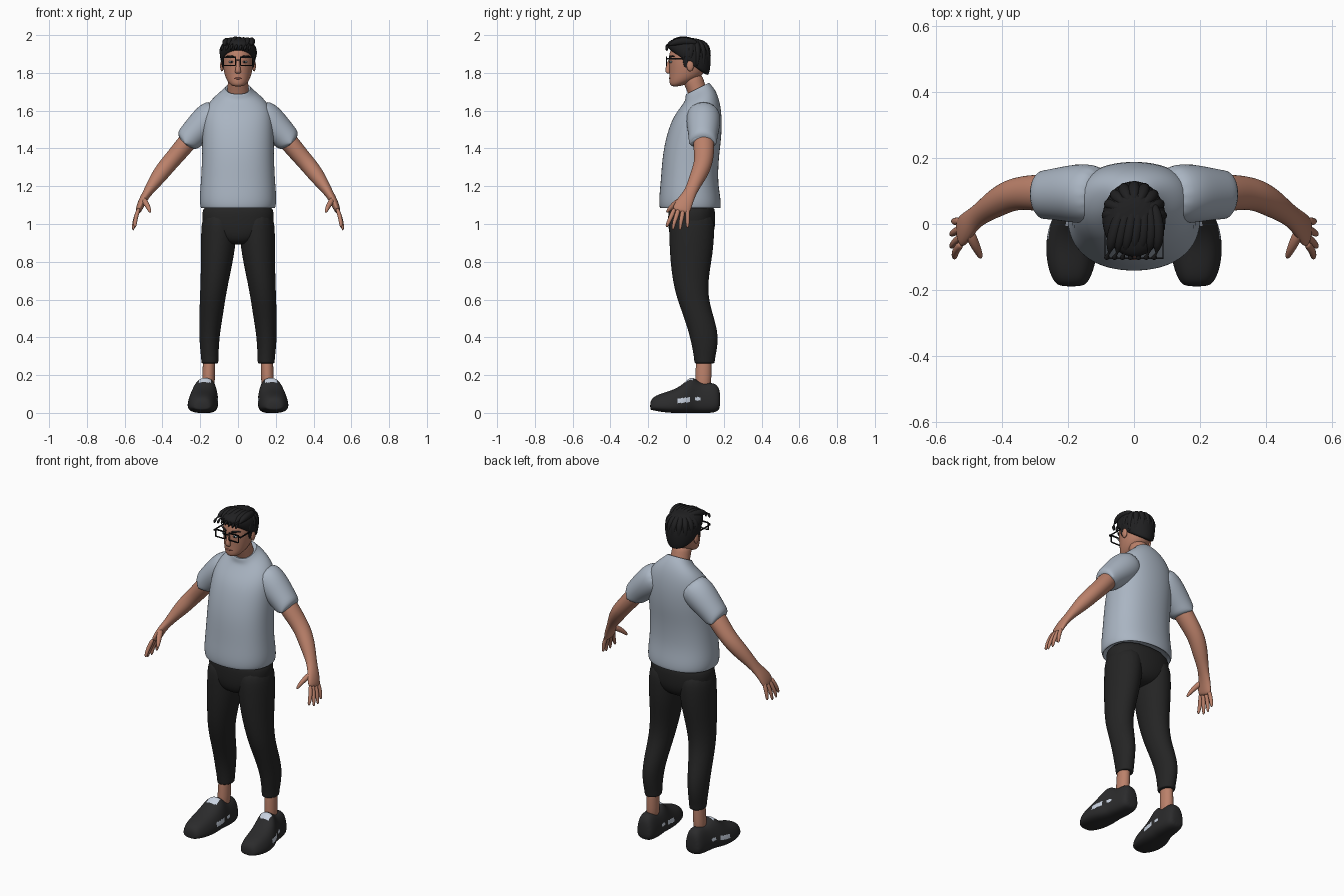
import bpy, bmesh, math, random
from mathutils import Vector

random.seed(4)


def mat(name, r, g, b):
    m = bpy.data.materials.new(name)
    m.diffuse_color = (r, g, b, 1)
    return m


SKIN = mat("skin", 0.50, 0.22, 0.145)
SHIRT = mat("grey blue cloth", 0.40, 0.46, 0.54)
TROUSER = mat("black cloth", 0.018, 0.018, 0.018)
SHOE = mat("charcoal", 0.024, 0.024, 0.025)
PALE = mat("pale accent", 0.58, 0.64, 0.74)
HAIR = mat("black hair", 0.014, 0.014, 0.015)
FRAME = mat("frame black", 0.006, 0.006, 0.007)
LIP = mat("lip", 0.33, 0.115, 0.085)
EYE = mat("eye", 0.42, 0.50, 0.52)


def finish(name, bm, m, mirror=False, subsurf=0):
    bmesh.ops.recalc_face_normals(bm, faces=bm.faces)
    me = bpy.data.meshes.new(name)
    bm.to_mesh(me)
    bm.free()
    me.materials.append(m)
    me.polygons.foreach_set("use_smooth", [subsurf > 0] * len(me.polygons))
    ob = bpy.data.objects.new(name, me)
    bpy.context.collection.objects.link(ob)
    if mirror:
        ob.modifiers.new("mirror", "MIRROR").use_mirror_merge = False
    if subsurf:
        mod = ob.modifiers.new("smooth", "SUBSURF")
        mod.levels = mod.render_levels = subsurf
    return ob


def loft(name, rings, m, plane=None, n=16, power=2.0, mirror=False, sub=2, bm=None, taper=0):
    """Rings are (x, y, z, half_u, half_v, slant). Without a plane they follow the path."""
    own = bm is None
    bm = bm or bmesh.new()
    pts = [Vector(r[:3]) for r in rings]
    fit = 3 / (2 + math.cos(2 * math.pi / n))
    loops = []
    for i, r in enumerate(rings):
        if plane:
            u, v = (Vector(a) for a in plane)
            t = u.cross(v)
        else:
            t = (pts[min(i + 1, len(pts) - 1)] - pts[max(i - 1, 0)]).normalized()
            v = Vector((0, 1, 0)) if abs(t.y) < 0.85 else Vector((0, 0, 1))
            v = (v - t * v.dot(t)).normalized()
            u = t.cross(v)
        k = r[5] if len(r) > 5 else 0
        loop = []
        for j in range(n):
            a = 2 * math.pi * j / n
            c, s = math.cos(a), math.sin(a)
            c = math.copysign(abs(c) ** (2 / power), c)
            s = math.copysign(abs(s) ** (2 / power), s)
            p = pts[i] + u * c * r[3] * fit * (1 - taper * s) + (v + t * k) * s * r[4] * fit
            loop.append(bm.verts.new(p))
        loops.append(loop)
    for a, b in zip(loops, loops[1:]):
        for j in range(n):
            bm.faces.new((a[j], a[(j + 1) % n], b[(j + 1) % n], b[j]))
    bm.faces.new(loops[0])
    bm.faces.new(loops[-1])
    return finish(name, bm, m, mirror, sub) if own else None


XY = ((1, 0, 0), (0, 1, 0))
XZ = ((1, 0, 0), (0, 0, 1))


def slabs(rows):
    """Rows of (z, half_width, y_front, y_back, slant) into flat rings."""
    return [(0, (f + b) / 2, z, w, (b - f) / 2, k) for z, w, f, b, k in rows]


def ball(name, c, r, m, mirror=False):
    bm = bmesh.new()
    bmesh.ops.create_uvsphere(bm, u_segments=16, v_segments=10, radius=1)
    for v in bm.verts:
        v.co = Vector([c[i] + v.co[i] * r[i] for i in range(3)])
    ob = finish(name, bm, m, mirror)
    ob.data.polygons.foreach_set("use_smooth", [True] * len(ob.data.polygons))
    return ob


# Shirt body with turned hem and slanted collar
loft("shirt_body", slabs([
    (1.11, .170, -.115, .155, 0), (1.085, .186, -.130, .175, 0), (1.08, .197, -.139, .184, 0),
    (1.13, .204, -.143, .184, 0), (1.22, .195, -.133, .167, 0), (1.35, .189, -.125, .172, 0),
    (1.45, .189, -.107, .186, 0), (1.55, .186, -.076, .190, 0), (1.62, .170, -.036, .182, .1),
    (1.668, .130, -.008, .165, .25), (1.695, .090, -.002, .142, .45), (1.712, .070, -.002, .124, .5),
    (1.722, .066, .002, .120, .5), (1.705, .056, .010, .112, .5)]), SHIRT, XY, power=2.25)

# Sleeves
loft("sleeves", [(.09, .09, 1.600, .075, .080), (.145, .092, 1.560, .092, .092),
                 (.20, .092, 1.510, .082, .085), (.25, .090, 1.462, .071, .076),
                 (.282, .088, 1.425, .067, .073), (.284, .088, 1.422, .060, .066),
                 (.26, .088, 1.450, .050, .056)], SHIRT, mirror=True)

# Arms and hands
loft("arms", [(.23, .092, 1.48, .050, .055), (.285, .095, 1.415, .050, .056),
              (.335, .095, 1.355, .046, .051), (.375, .088, 1.31, .045, .048),
              (.415, .066, 1.258, .042, .044), (.45, .043, 1.21, .033, .036),
              (.482, .020, 1.162, .023, .033), (.505, -.002, 1.125, .021, .042),
              (.522, -.022, 1.085, .018, .048), (.53, -.028, 1.06, .013, .044)], SKIN, mirror=True)
bm = bmesh.new()
for y0, y1, x1, z1 in ((-.060, -.104, .545, .982), (-.038, -.070, .556, .966),
                       (-.014, -.032, .556, .964), (.008, .008, .548, .978)):
    loft("", [(.524, y0, 1.085, .011, .012), (.540, y0 * .6 + y1 * .4, 1.04, .011, .012),
              (.5 * (.545 + x1), y0 * .2 + y1 * .8, 1.005, .010, .010), (x1, y1, z1, .006, .006)],
         SKIN, n=8, bm=bm)
loft("", [(.505, -.015, 1.135, .017, .017), (.487, -.055, 1.11, .015, .016),
          (.473, -.083, 1.085, .011, .012), (.464, -.104, 1.06, .007, .007)], SKIN, n=8, bm=bm)
finish("fingers", bm, SKIN, True, 2)

# Trousers
loft("trouser_seat", slabs([(1.12, .182, -.09, .150, 0), (1.04, .192, -.095, .156, 0),
                            (.96, .180, -.092, .152, 0), (.91, .110, -.075, .125, 0),
                            (.89, .050, -.04, .08, 0)]), TROUSER, XY, power=2.3)
loft("trouser_legs", [(.095, .03, 1.08, .090, .115), (.101, .031, .96, .095, .120),
                      (.108, .028, .84, .088, .113), (.121, .023, .72, .076, .096),
                      (.133, .032, .62, .068, .084), (.141, .060, .53, .063, .079),
                      (.150, .092, .43, .055, .077), (.152, .100, .35, .050, .067),
                      (.149, .098, .285, .045, .054), (.149, .098, .262, .045, .054),
                      (.149, .098, .262, .035, .042)], TROUSER, XY, mirror=True)
loft("ankles", [(.152, .095, .32, .033, .042), (.155, .093, .22, .032, .041),
                (.158, .088, .10, .036, .045)], SKIN, XY, n=12, mirror=True)

# Shoes, with pale tongue and side inserts chosen by face position
shoe_rows = [(.190, -.190, .035, .030, .018), (.191, -.178, .049, .050, .034), (.191, -.13, .054, .069, .049),
             (.189, -.07, .060, .076, .060), (.184, -.02, .073, .075, .074), (.176, .02, .094, .068, .094),
             (.170, .045, .092, .062, .092), (.166, .08, .077, .058, .078), (.163, .125, .080, .055, .080),
             (.162, .16, .079, .050, .074), (.162, .182, .070, .034, .048)]
shoe = loft("shoes", [(x, y, z, u, v, 0) for x, y, z, u, v in shoe_rows],
            SHOE, XZ, power=2.7, sub=3, taper=.2)
me = bpy.data.meshes.new_from_object(shoe.evaluated_get(bpy.context.evaluated_depsgraph_get()))
shoe.modifiers.clear()
shoe.data = me
me.materials.append(PALE)
for p in me.polygons:
    x, y, z = p.center
    side = abs(p.normal.x) > .6 and (-.045 < y < .02 and abs(z - .068 - y * .1) < .013
                                     or .045 < y < .075 and abs(z - .074) < .009)
    tongue = abs(x - .175) < .032 and -.004 < y < .035 and z > .160
    p.material_index = int(side or tongue)
shoe.modifiers.new("mirror", "MIRROR").use_mirror_merge = False

# Neck and head
loft("neck", [(0, .085, 1.63, .062, .055), (0, .062, 1.70, .056, .053),
              (0, .040, 1.75, .054, .056), (0, .03, 1.80, .050, .055)], SKIN, XY)
loft("head", slabs([(1.728, .022, -.074, -.040, 0), (1.737, .040, -.085, -.005, 0),
                    (1.757, .057, -.088, .045, 0), (1.785, .069, -.087, .085, 0),
                    (1.82, .077, -.088, .105, 0), (1.86, .081, -.091, .115, 0),
                    (1.91, .081, -.089, .115, 0), (1.95, .066, -.065, .095, 0),
                    (1.97, .030, -.02, .05, 0)]), SKIN, XY)
loft("nose", [(0, -.085, 1.872, .008, .008), (0, -.093, 1.84, .010, .012), (0, -.098, 1.808, .016, .015),
              (0, -.090, 1.795, .014, .010)], SKIN, XY, n=10)
ball("ears", (.085, .022, 1.838), (.010, .019, .030), SKIN, True)
loft("mouth", [(-.025, -.080, 1.770, .003, .003), (0, -.089, 1.771, .006, .005),
               (.025, -.080, 1.770, .003, .003)], LIP, n=8)
ball("eyes", (.036, -.080, 1.858), (.015, .007, .006), EYE, True)
ball("pupils", (.035, -.085, 1.858), (.006, .004, .006), FRAME, True)
loft("eyebrows", [(.014, -.089, 1.882, .005, .005), (.042, -.081, 1.890, .006, .006),
                  (.066, -.060, 1.886, .003, .003)], HAIR, n=8, mirror=True)

# Glasses: two rims, bridge and side arms
bm = bmesh.new()
for c, s in (((.044, -.104, 1.882), (.066, .006, .007)), ((.044, -.104, 1.840), (.060, .006, .005)),
             ((.013, -.104, 1.861), (.005, .006, .040)), ((.076, -.104, 1.861), (.005, .006, .042)),
             ((.006, -.104, 1.869), (.014, .006, .005)), ((.083, -.104, 1.876), (.014, .006, .008)),
             ((.088, -.042, 1.874), (.004, .128, .007))):
    for v in bmesh.ops.create_cube(bm, size=1)["verts"]:
        v.co = Vector([c[i] + v.co[i] * s[i] for i in range(3)])
finish("glasses", bm, FRAME, True)

# Hair: slanted cap, sideburns and swept locks
loft("hair_cap", slabs([(1.850, .078, -.078, .108, -.70), (1.858, .090, -.092, .122, -.65),
                        (1.895, .097, -.100, .131, -.42), (1.935, .095, -.098, .130, -.22),
                        (1.968, .076, -.075, .105, -.1), (1.986, .040, -.035, .065, 0)]), HAIR, XY)
loft("sideburns", [(.080, .000, 1.90, .012, .022), (.082, .000, 1.862, .008, .017),
                   (.080, -.002, 1.825, .003, .006)], HAIR, XY, n=8, mirror=True)
bm = bmesh.new()
for i in range(7):  # fringe swept forward and to one side
    x = -.072 + .024 * i
    lift = .012 * math.cos((x + .01) * 18) + random.uniform(-.004, .004)
    loft("", [(x * .6 + .015, .065, 1.955, .014, .014), (x * .9 + .01, .0, 1.968 + lift, .019, .021),
              (x, -.070, 1.957 + lift, .018, .019), (x - .008, -.104, 1.937 + lift, .012, .013),
              (x - .016, -.102, 1.912 + lift * .8, .003, .004)], HAIR, n=8, bm=bm)
for i in range(11):  # locks falling from the crown around sides and back
    a = math.radians(-20 + 22 * i)
    c, s = math.cos(a), math.sin(a)
    low = 1.865 - .075 * max(0, s) + random.uniform(-.008, .008)
    loft("", [(.035 * c, .03 + .035 * s, 1.972, .012, .012), (.074 * c, .025 + .080 * s, 1.946, .019, .018),
              (.089 * c, .022 + .100 * s, 1.905, .016, .016),
              (.081 * c + .006, .020 + .090 * s, low, .005, .006)], HAIR, n=8, bm=bm)
finish("hair_locks", bm, HAIR, False, 2)
